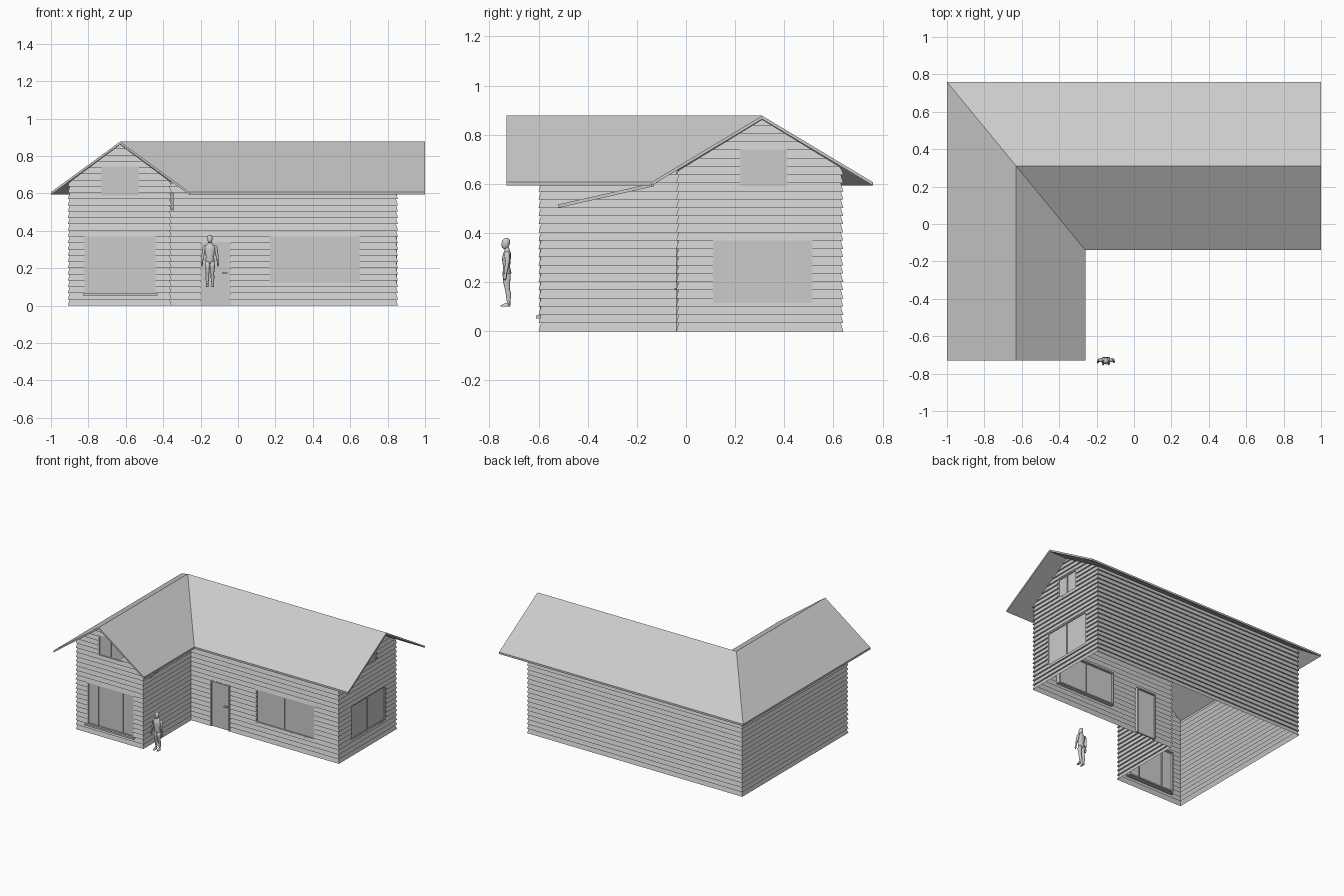
import bpy, bmesh, math
from mathutils import Vector

if "Cube" in bpy.data.objects:
    bpy.data.objects.remove(bpy.data.objects["Cube"])

grey = bpy.data.materials.new("light_grey")
grey.diffuse_color = (0.6, 0.6, 0.6, 1)
grey.use_nodes = True
grey.node_tree.nodes["Principled BSDF"].inputs["Base Color"].default_value = grey.diffuse_color


def make(name, verts, faces, smooth=False):
    me = bpy.data.meshes.new(name)
    me.from_pydata([tuple(v) for v in verts], [], faces)
    me.materials.append(grey)
    ob = bpy.data.objects.new(name, me)
    bpy.context.collection.objects.link(ob)
    for p in me.polygons:
        p.use_smooth = smooth
    return ob


class Wall:
    """Local wall frame: s runs along the wall, z up, o outward."""
    def __init__(self, start, end):
        self.p = Vector((*start, 0))
        d = Vector((*end, 0)) - self.p
        self.length = d.length
        self.u = d.normalized()
        self.n = Vector((self.u.y, -self.u.x, 0))

    def at(self, s, z, o=0.0):
        return self.p + self.u * s + self.n * o + Vector((0, 0, z))

    def box(self, name, s0, s1, z0, z1, o0, o1):
        v = [self.at(s, z, o) for o in (o1, o0) for s, z in
             ((s0, z0), (s1, z0), (s1, z1), (s0, z1))]
        f = [(0, 1, 2, 3), (7, 6, 5, 4), (0, 4, 5, 1),
             (1, 5, 6, 2), (2, 6, 7, 3), (3, 7, 4, 0)]
        return make(name, v, f)


ROW, LIP = 0.0335, 0.01


def siding(name, wall, top, ends=(1, 1), holes=(), gable=None):
    """Overlapping boards; gable = (centre, apex height, slope)."""
    verts, faces = [], []

    def quad(*pts):
        faces.append(tuple(range(len(verts), len(verts) + 4)))
        verts.extend(wall.at(*q) for q in pts)

    def limits(z, o):
        lo, hi = -ends[0] * o, wall.length + ends[1] * o
        if gable:
            half = max(0, (gable[1] - z) / gable[2])
            lo, hi = max(lo, gable[0] - half), min(hi, gable[0] + half)
        return lo, hi

    zmax = gable[1] if gable else top
    cuts = {k * ROW for k in range(int(zmax / ROW) + 1)} | {zmax, top}
    for h in holes:
        cuts |= {h[2], h[3]}
    cuts = sorted(cuts)
    for z0, z1 in zip(cuts, cuts[1:]):
        if z1 - z0 < 1e-4:
            continue
        k = math.floor((z0 + z1) / 2 / ROW)
        oa, ob = (LIP * (1 - (z / ROW - k)) for z in (z0, z1))
        la, ha = limits(z0, oa)
        lb, hb = limits(z1, ob)
        spans, a, b = [], la, lb
        for h in sorted(holes):
            if h[2] < (z0 + z1) / 2 < h[3]:
                spans.append((a, h[0], b, h[0]))
                a = b = h[1]
        spans.append((a, ha, b, hb))
        for a0, a1, b0, b1 in spans:
            quad((a0, z0, oa), (a1, z0, oa), (b1, z1, ob), (b0, z1, ob))
            if k and abs(z0 - k * ROW) < 1e-5:
                quad((a0, z0, 0), (a1, z0, 0), (a1, z0, oa), (a0, z0, oa))
    make(name, verts, faces)


def window(name, wall, s0, s1, z0, z1, bars):
    """Frame, upright bars and a recessed pane."""
    t = 0.009
    wall.box(name + "_pane", s0, s1, z0, z1, -0.008, -0.002)
    for a, b, c, d, part in ((s0, s0 + t, z0, z1, "left"), (s1 - t, s1, z0, z1, "right"),
                             (s0, s1, z0, z0 + t, "bottom"), (s0, s1, z1 - t, z1, "top")):
        wall.box(f"{name}_frame_{part}", a, b, c, d, -0.025, 0.004)
    for s in bars:
        wall.box(name + "_bar", s - 0.003, s + 0.003, z0, z1, -0.015, 0.003)


# Wall lines of the L-shaped plan
XL, XI, XR = -0.90, -0.365, 0.845
YF, YI, YB = -0.59, -0.03, 0.63
front = Wall((XL, YF), (XI, YF))
inner_side = Wall((XI, YF), (XI, YI))
inner_front = Wall((XI, YI), (XR, YI))
right = Wall((XR, YI), (XR, YB))
back = Wall((XR, YB), (XL, YB))
left = Wall((XL, YB), (XL, YF))

# Openings as (s0, s1, z0, z1)
bay = (-0.82 - XL, -0.44 - XL, 0.06, 0.37)
attic_f = (-0.73 - XL, -0.53 - XL, 0.59, 0.745)
door = (-0.20 - XI, -0.04 - XI, 0.0, 0.34)
wide = (0.17 - XI, 0.65 - XI, 0.12, 0.37)
side = (0.11 - YI, 0.515 - YI, 0.115, 0.37)
attic_r = (0.22 - YI, 0.41 - YI, 0.59, 0.74)

siding("front_gable_wall", front, 0.655, holes=(bay, attic_f), gable=(-0.63 - XL, 0.862, 0.743))
siding("inner_side_wall", inner_side, 0.665, ends=(1, -1))
siding("inner_front_wall", inner_front, 0.655, ends=(-1, 1), holes=(door, wide))
siding("right_gable_wall", right, 0.655, holes=(side, attic_r), gable=(0.31 - YI, 0.862, 0.611))
siding("back_wall", back, 0.665)
siding("left_wall", left, 0.655)

# Windows
window("bay_window", front, *bay, (-0.73 - XL, -0.53 - XL))
front.box("bay_window_sill", bay[0] - 0.01, bay[1] + 0.01, 0.053, 0.065, -0.01, 0.02)
window("front_attic_window", front, *attic_f, (-0.63 - XL,))
window("wide_window", inner_front, *wide, (0.40 - XI,))
window("side_window", right, *side, (0.305 - YI,))
window("right_attic_window", right, *attic_r, (0.31 - YI,))

# Door with frame and handle
ds0, ds1, _, dz = door
inner_front.box("door", ds0, ds1, 0.0, dz, -0.008, 0.002)
inner_front.box("door_frame_left", ds0, ds0 + 0.008, 0.0, dz, -0.02, 0.01)
inner_front.box("door_frame_right", ds1 - 0.008, ds1, 0.0, dz, -0.02, 0.01)
inner_front.box("door_frame_top", ds0, ds1, dz - 0.008, dz, -0.02, 0.01)
inner_front.box("door_handle", ds1 - 0.045, ds1 - 0.015, 0.17, 0.177, 0.002, 0.016)

# L-shaped gabled roof: top sheet, underside and rim
E, T, K = 0.607, 0.877, 0.014
top = [(-1, .76, E), (1, .76, E), (1, .31, T), (-.63, .31, T), (1, -.14, E),
       (-.26, -.14, E), (-.26, -.73, E), (-.63, -.73, T), (-1, -.73, E)]
slopes = [(1, 0, 3, 2), (2, 3, 5, 4), (3, 7, 6, 5), (0, 8, 7, 3)]
rim = [0, 8, 7, 6, 5, 4, 2, 1]
n = len(top)
faces = slopes + [tuple(i + n for i in reversed(f)) for f in slopes]
faces += [(b, a, a + n, b + n) for a, b in zip(rim, rim[1:] + rim[:1])]
make("roof", top + [(x, y, z - K) for x, y, z in top], faces)

# Sloping strip under the eave of the front wing
strip = [(x, y, z + dz) for x in (-0.362, -0.345) for y, z in ((-0.52, 0.502), (-0.13, 0.59))
         for dz in (0, 0.014)]
make("eave_strip", strip, [(0, 1, 3, 2), (4, 6, 7, 5), (0, 4, 5, 1),
                           (2, 3, 7, 6), (0, 2, 6, 4), (1, 5, 7, 3)])


# Standing figure: lofted oval rings (x, y, z, rx, ry) about its own centre
def loft(name, rings, sides=12):
    verts, faces = [], []
    for x, y, z, rx, ry in rings:
        for i in range(sides):
            a = 2 * math.pi * i / sides
            verts.append((-0.15 + x + rx * math.cos(a), -0.73 + y + ry * math.sin(a), z))
    for r in range(len(rings) - 1):
        for i in range(sides):
            j = (i + 1) % sides
            faces.append((r * sides + i, r * sides + j, (r + 1) * sides + j, (r + 1) * sides + i))
    faces.append(tuple(reversed(range(sides))))
    faces.append(tuple(range((len(rings) - 1) * sides, len(rings) * sides)))
    return make(name, verts, faces, True)


loft("figure_torso", [(0, 0, .222, .012, .011), (0, .002, .238, .025, .018), (0, 0, .262, .021, .014),
                      (0, -.001, .295, .028, .018), (0, .002, .316, .030, .016),
                      (0, .003, .328, .016, .011), (0, .001, .340, .009, .009)])
loft("figure_head", [(0, -.003, .335, .007, .009), (0, -.006, .341, .011, .013), (0, -.004, .355, .014, .017),
                     (0, -.002, .368, .0135, .016), (0, 0, .376, .009, .011), (0, 0, .379, .003, .004)])
for s, tag in ((-1, "left"), (1, "right")):
    loft(f"figure_{tag}_leg", [(s * .014, .008, .104, .006, .008), (s * .014, .008, .120, .006, .007),
                               (s * .014, .008, .150, .010, .011), (s * .013, .003, .172, .009, .010),
                               (s * .013, 0, .205, .013, .015), (s * .012, 0, .235, .013, .016)])
    loft(f"figure_{tag}_foot", [(s * .015, -.006, .100, .008, .021), (s * .015, -.004, .106, .007, .018),
                                (s * .015, .004, .115, .005, .009)])
    loft(f"figure_{tag}_arm", [(s * .043, -.008, .208, .003, .005), (s * .043, -.007, .222, .005, .008),
                               (s * .041, -.004, .236, .004, .005), (s * .039, 0, .262, .007, .008),
                               (s * .035, .003, .285, .008, .009), (s * .031, .002, .312, .009, .011),
                               (s * .025, .002, .324, .006, .008)])
